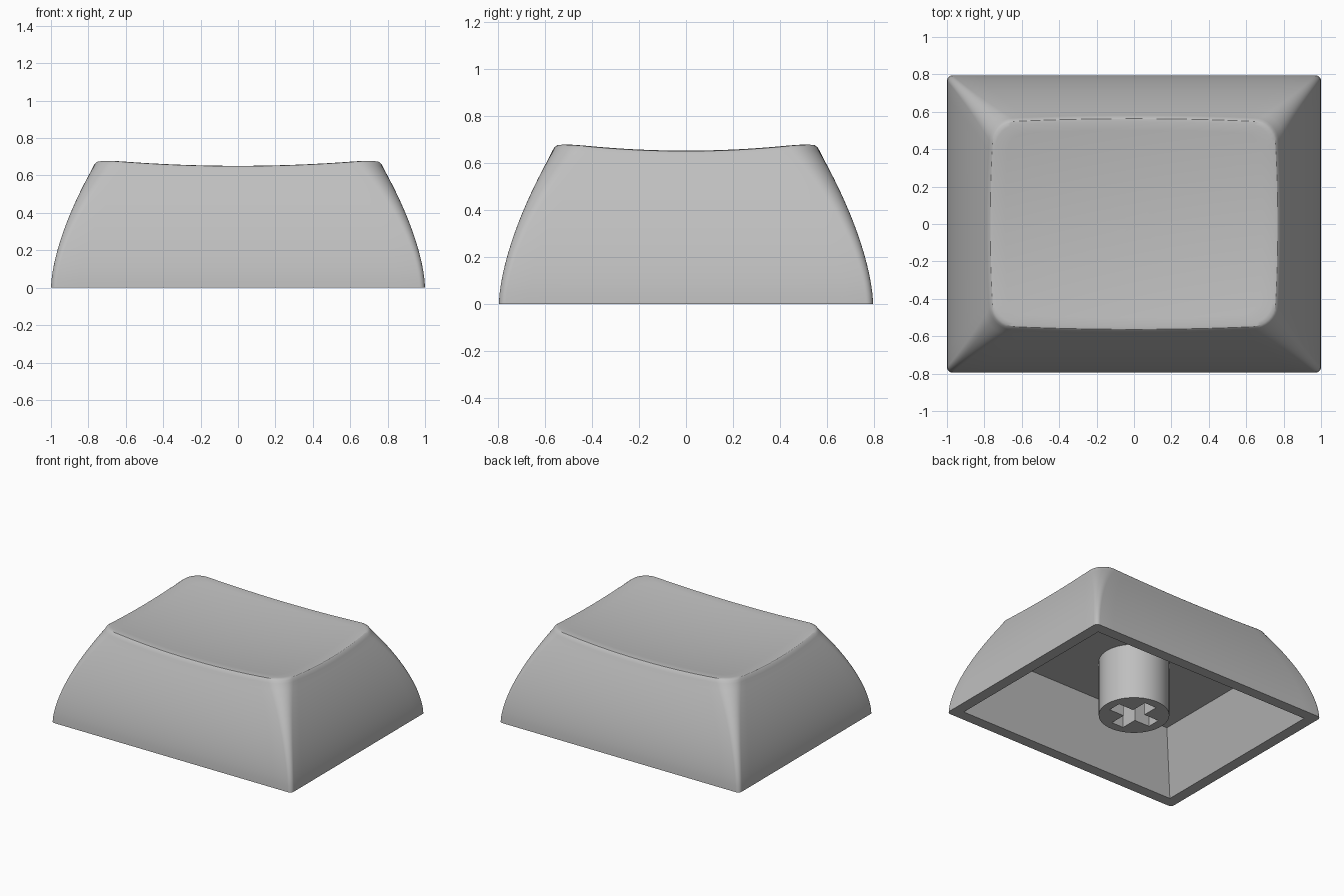
import bpy, bmesh
from math import sin, cos, pi, radians
from mathutils import Vector

cube = bpy.data.objects.get("Cube")
if cube:
    bpy.data.objects.remove(cube)

HX, HY, TOP = 1.0, 0.795, 0.67      # base half sizes, nominal height
CEILING = 0.42                      # underside of the top plate

grey = bpy.data.materials.new("light grey plastic")
grey.use_nodes = True
colour = (0.52, 0.52, 0.52, 1)
grey.diffuse_color = colour
grey.node_tree.nodes["Principled BSDF"].inputs["Base Color"].default_value = colour


def finish(bm, name, angle=30):
    bmesh.ops.recalc_face_normals(bm, faces=bm.faces)
    mesh = bpy.data.meshes.new(name)
    bm.to_mesh(mesh)
    bm.free()
    mesh.materials.append(grey)
    obj = bpy.data.objects.new(name, mesh)
    bpy.context.collection.objects.link(obj)
    bpy.ops.object.select_all(action='DESELECT')
    obj.select_set(True)
    bpy.context.view_layer.objects.active = obj
    bpy.ops.object.shade_smooth_by_angle(angle=radians(angle))


def outline(inset, r, arc=8, side=16):
    """Rounded rectangle with subdivided straight sides."""
    pts = []
    hx, hy = HX - inset - r, HY - inset - r
    for k, (sx, sy) in enumerate([(1, 1), (-1, 1), (-1, -1), (1, -1)]):
        for i in range(arc + 1):
            a = (k + i / arc) * pi / 2
            pts.append(Vector((sx * hx + r * cos(a), sy * hy + r * sin(a))))
    full = []
    for i, p in enumerate(pts):
        full.append(p)
        if i % (arc + 1) == arc:
            q = pts[(i + 1) % len(pts)]
            full += [p.lerp(q, j / side) for j in range(1, side)]
    return full


def side_inset(z):
    return 0.24 * (max(z, 0) / TOP) ** 1.6


def corner(z):
    return 0.03 + 0.09 * (z / TOP) ** 2


def dish(p):
    return 0.615 + 0.037 * ((p.x / 0.75) ** 2 + (p.y / 0.55) ** 2)


def add_ring(bm, pts):
    return [bm.verts.new(p) for p in pts]


def bridge(bm, a, b):
    n = len(a)
    for i in range(n):
        bm.faces.new((a[i], a[(i + 1) % n], b[(i + 1) % n], b[i]))


def fill_between(bm, outer, inner):
    """Flat face with a hole, between two closed loops."""
    edges = []
    for loop in (outer, inner):
        for i, v in enumerate(loop):
            w = loop[(i + 1) % len(loop)]
            edges.append(bm.edges.get((v, w)) or bm.edges.new((v, w)))
    bmesh.ops.triangle_fill(bm, use_beauty=True, edges=edges)


# Cap: curved skirt
bm = bmesh.new()
rings = []
STEPS = 16
for k in range(STEPS + 1):
    t = k / STEPS
    guide = outline(side_inset(t * TOP), corner(t * TOP))
    pts = []
    for i, g in enumerate(guide):
        z = t * (dish(g) - 0.03)
        p = outline(side_inset(z), corner(t * TOP))[i]
        pts.append((p.x, p.y, z))
    rings.append(add_ring(bm, pts))

# Cap: rounded lip, then the dished top
rim = [Vector(v.co) for v in rings[-1]]
for shift, drop in ((0.008, 0.014), (0.018, 0.004), (0.034, 0.0)):
    pts = []
    for p in rim:
        q = Vector((p.x * (1 - shift / 0.76), p.y * (1 - shift / 0.56)))
        pts.append((q.x, q.y, dish(q) - drop))
    rings.append(add_ring(bm, pts))
lip = [Vector(v.co) for v in rings[-1]]
for k in range(1, 12):
    s = 1 - k / 12
    pts = [p.xy * s for p in lip]
    rings.append(add_ring(bm, [(p.x, p.y, dish(p)) for p in pts]))
for a, b in zip(rings, rings[1:]):
    bridge(bm, a, b)
centre = bm.verts.new((0, 0, dish(Vector((0, 0)))))
last = rings[-1]
for i, v in enumerate(last):
    bm.faces.new((v, last[(i + 1) % len(last)], centre))


# Cap: flat rim and hollow with tapered walls
def rectangle(inset, z):
    x, y = HX - inset, HY - inset
    return add_ring(bm, [(x, y, z), (-x, y, z), (-x, -y, z), (x, -y, z)])


mouth = rectangle(0.082, 0)
roof = rectangle(0.25, CEILING)
bridge(bm, mouth, roof)
bm.faces.new(roof)
fill_between(bm, rings[0], mouth)
finish(bm, "key_cap")

# Stem: round post with a cross-shaped socket
bm = bmesh.new()
R, ARM, HALF, DEPTH, SIDES = 0.241, 0.175, 0.05, 0.34, 64
circle = [(R * cos(2 * pi * i / SIDES), R * sin(2 * pi * i / SIDES)) for i in range(SIDES)]
cross = []
for k in range(4):
    c, s = round(cos(k * pi / 2)), round(sin(k * pi / 2))
    for x, y in ((ARM, -HALF), (ARM, HALF), (HALF, HALF)):
        cross.append((x * c - y * s, x * s + y * c))
foot, head = (add_ring(bm, [(x, y, z) for x, y in circle]) for z in (0, CEILING))
slot, floor = (add_ring(bm, [(x, y, z) for x, y in cross]) for z in (0, DEPTH))
bridge(bm, foot, head)
bridge(bm, slot, floor)
bm.faces.new(floor)
fill_between(bm, foot, slot)
finish(bm, "stem")
